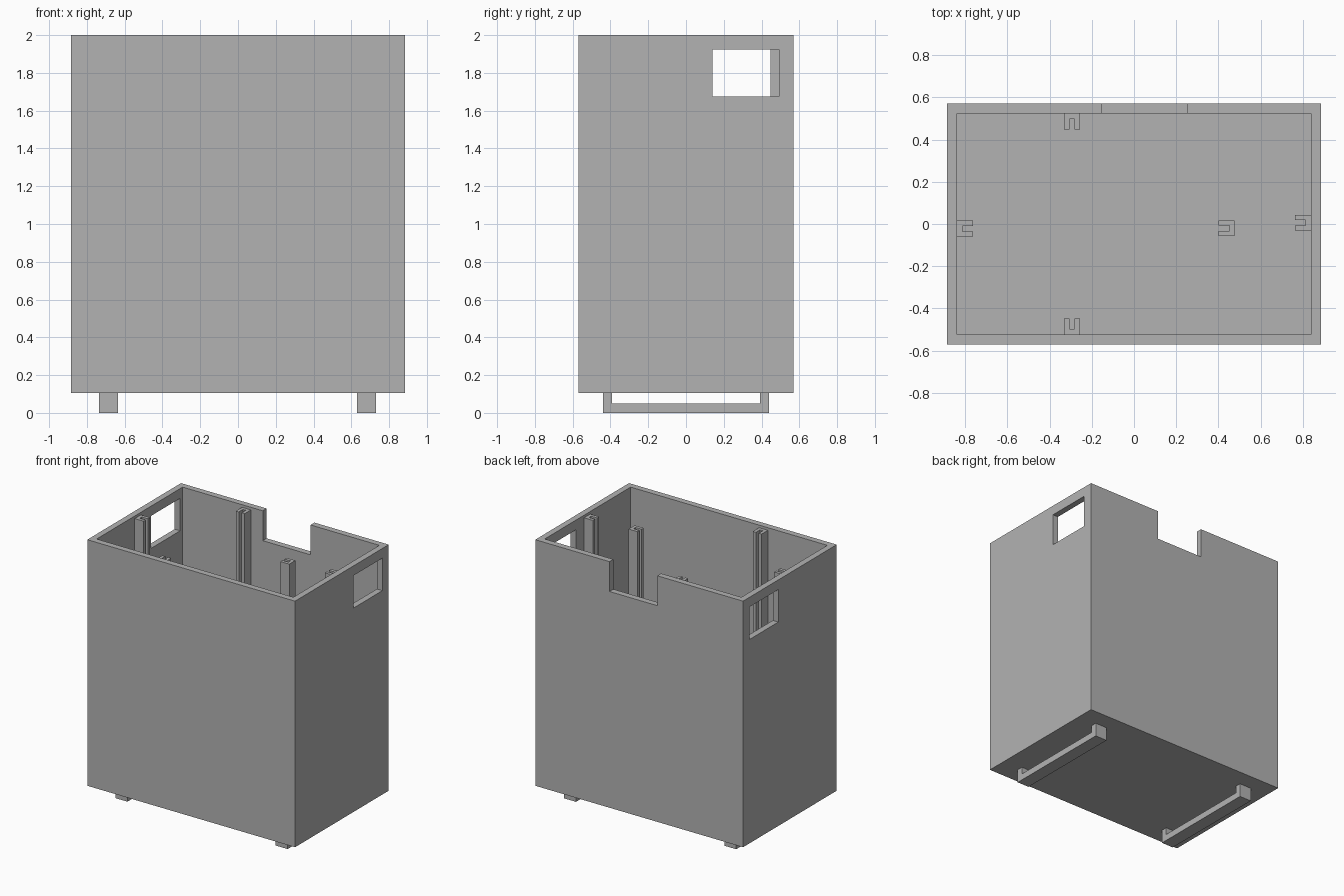
import bpy
import bmesh
from math import radians
from mathutils import Matrix, Vector

default = bpy.data.objects.get("Cube")
if default:
    bpy.data.objects.remove(default, do_unlink=True)

grey = bpy.data.materials.new("plain grey")
grey.use_nodes = True
GREY = (0.45, 0.45, 0.45, 1)
grey.diffuse_color = GREY
grey.node_tree.nodes["Principled BSDF"].inputs["Base Color"].default_value = GREY

HX, HY, BASE, TOP, WALL = 0.885, 0.57, 0.105, 2.0, 0.047


def add_object(name, bm):
    bmesh.ops.recalc_face_normals(bm, faces=bm.faces)
    mesh = bpy.data.meshes.new(name)
    bm.to_mesh(mesh)
    bm.free()
    mesh.materials.append(grey)
    obj = bpy.data.objects.new(name, mesh)
    bpy.context.collection.objects.link(obj)
    return obj


def box(name, low, high):
    low, high = Vector(low), Vector(high)
    bm = bmesh.new()
    bmesh.ops.create_cube(bm, size=1)
    bmesh.ops.scale(bm, vec=high - low, verts=bm.verts)
    bmesh.ops.translate(bm, vec=(low + high) / 2, verts=bm.verts)
    return add_object(name, bm)


def u_channel(name, width, depth, side, web, length, matrix):
    """U profile open towards +y, extruded along z, then placed by matrix."""
    w, s = width / 2, width / 2 - side
    profile = [(-w, 0), (w, 0), (w, depth), (s, depth),
               (s, web), (-s, web), (-s, depth), (-w, depth)]
    bm = bmesh.new()
    face = bm.faces.new([bm.verts.new((x, y, 0)) for x, y in profile])
    extruded = bmesh.ops.extrude_face_region(bm, geom=[face])["geom"]
    moved = [v for v in extruded if isinstance(v, bmesh.types.BMVert)]
    bmesh.ops.translate(bm, vec=(0, 0, length), verts=moved)
    bmesh.ops.transform(bm, matrix=matrix, verts=bm.verts)
    return add_object(name, bm)


def cut(target, cutter):
    mod = target.modifiers.new("cut", "BOOLEAN")
    mod.operation = "DIFFERENCE"
    mod.solver = "EXACT"
    mod.object = cutter
    bpy.context.view_layer.objects.active = target
    bpy.ops.object.modifier_apply(modifier=mod.name)
    bpy.data.objects.remove(cutter, do_unlink=True)


# Open-topped case with side windows and a notch in the back wall
case = box("case", (-HX, -HY, BASE), (HX, HY, TOP))
cut(case, box("cavity_cutter", (WALL - HX, WALL - HY, BASE + WALL),
              (HX - WALL, HY - WALL, TOP + 0.2)))
cut(case, box("window_cutter", (-1.2, 0.14, 1.675), (1.2, 0.493, 1.925)))
cut(case, box("notch_cutter", (-0.155, 0.4, 1.77), (0.252, 0.8, TOP + 0.2)))

# Slotted rails standing on the floor: name, back centre, turn about z
FLOOR = BASE + WALL
rails = [
    ("back_rail", -0.294, HY - WALL, 180),
    ("front_rail", -0.294, WALL - HY, 0),
    ("right_rail", WALL - HX, -0.022, -90),
    ("left_rail", HX - WALL, 0.006, 90),
    ("middle_rail", 0.477, -0.02, 90),
]
for name, x, y, turn in rails:
    place = Matrix.Translation((x, y, FLOOR)) @ Matrix.Rotation(radians(turn), 4, "Z")
    u_channel(name, 0.075, 0.076, 0.025, 0.025, 1.98 - FLOOR, place)

# Runner feet: U profile on its back, running front to back
for side, x in (("right", -0.685), ("left", 0.68)):
    stand = Matrix(((0, 0, 1, x - 0.051), (1, 0, 0, 0), (0, 1, 0, 0), (0, 0, 0, 1)))
    u_channel(side + "_runner", 0.88, BASE, 0.048, 0.05, 0.102, stand)
